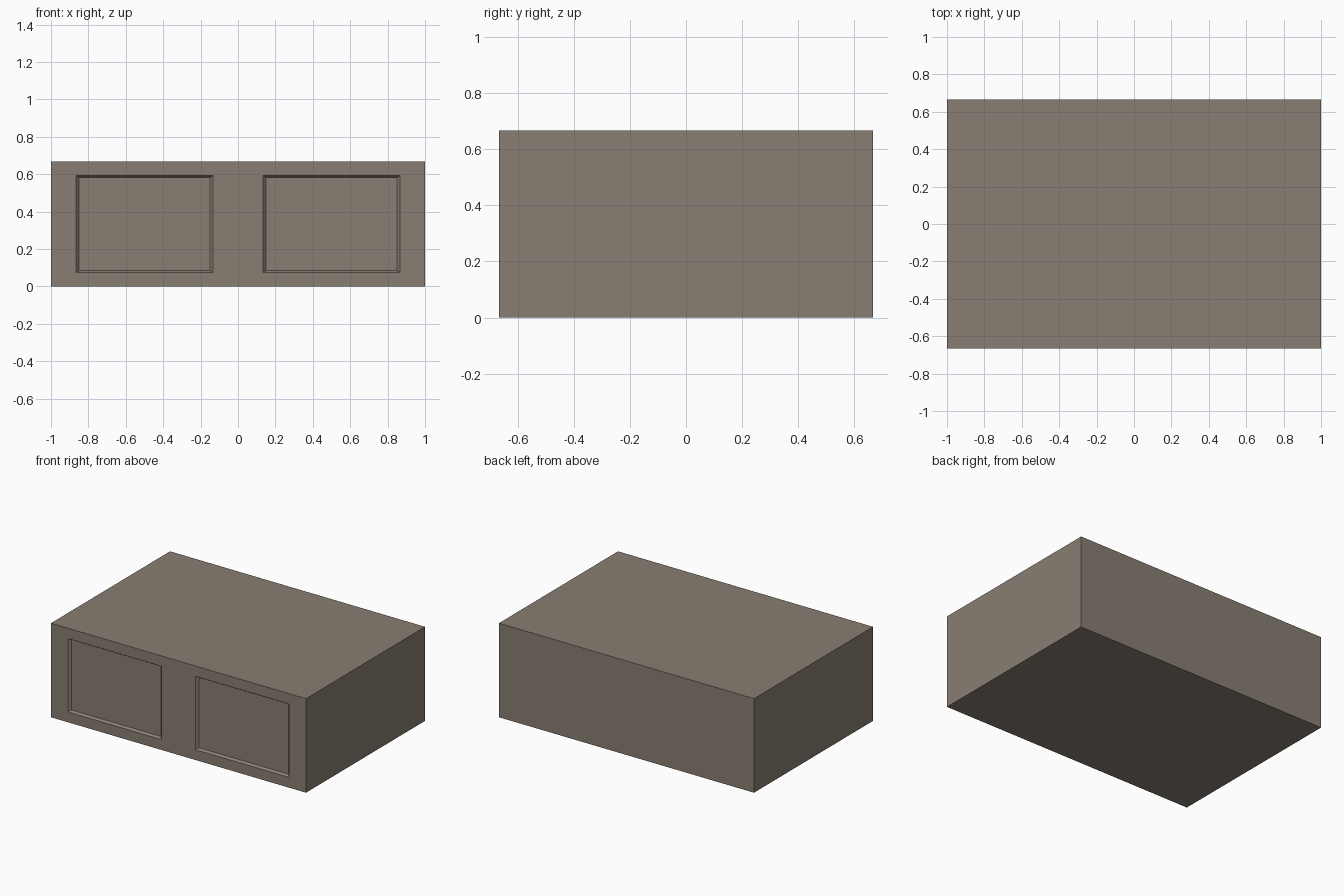
import bpy, bmesh

if "Cube" in bpy.data.objects:
    bpy.data.objects.remove(bpy.data.objects["Cube"])

W, D, H = 2.0, 1.3333, 0.6667
FRONT = -D / 2
DEPTH = 0.018                 # recess depth
HALF_X, HALF_Z = 0.367, 0.26  # recess opening half sizes
IN_X, IN_Z = 0.017, 0.011     # taper of the recess walls


def make_object(name, bm):
    bmesh.ops.recalc_face_normals(bm, faces=bm.faces)
    mesh = bpy.data.meshes.new(name)
    bm.to_mesh(mesh)
    bm.free()
    obj = bpy.data.objects.new(name, mesh)
    bpy.context.collection.objects.link(obj)
    return obj


# main block
bm = bmesh.new()
bmesh.ops.create_cube(bm, size=1)
for v in bm.verts:
    v.co = (v.co.x * W, v.co.y * D, (v.co.z + 0.5) * H)
body = make_object("cabinet_body", bm)

# two tapered cutters, extended out past the front face by the same slope
bm = bmesh.new()
for side in (-1, 1):
    for v in bmesh.ops.create_cube(bm, size=2)["verts"]:
        k = 1 if v.co.y > 0 else -1   # inner end shrinks, outer end grows
        v.co = (side * 0.5 + v.co.x * (HALF_X - k * IN_X),
                FRONT + k * DEPTH,
                H / 2 + v.co.z * (HALF_Z - k * IN_Z))
cutter = make_object("panel_cutter", bm)
cutter.hide_render = True
cutter.display_type = 'WIRE'

# recessed front panels
mod = body.modifiers.new("recessed_panels", 'BOOLEAN')
mod.operation = 'DIFFERENCE'
mod.solver = 'EXACT'
mod.object = cutter

# warm grey-brown finish
mat = bpy.data.materials.new("taupe")
mat.diffuse_color = (0.25, 0.21, 0.17, 1)
mat.use_nodes = True
mat.node_tree.nodes["Principled BSDF"].inputs["Base Color"].default_value = mat.diffuse_color
body.data.materials.append(mat)
